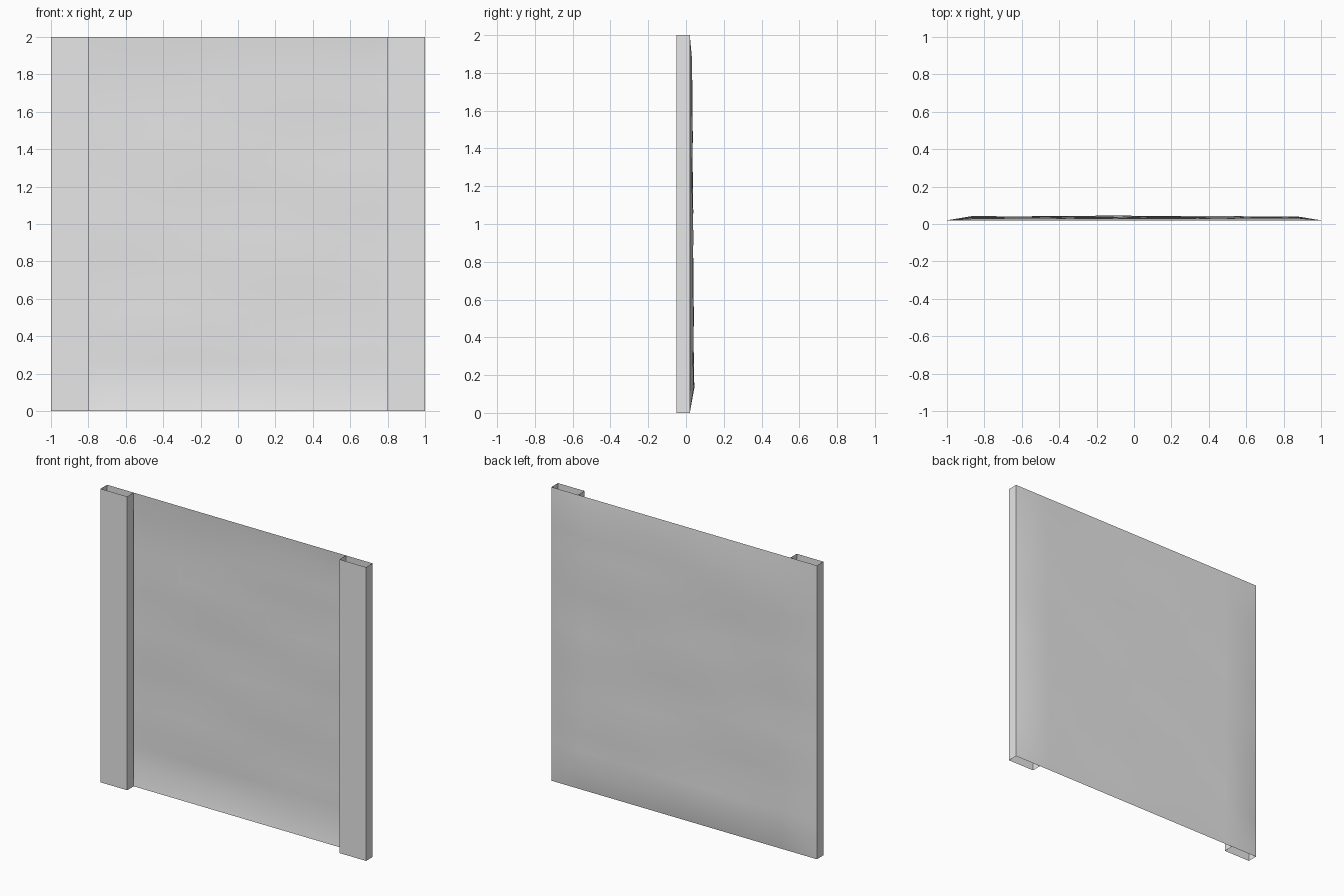
import bpy, bmesh, math

cube = bpy.data.objects.get("Cube")
if cube:
    bpy.data.objects.remove(cube, do_unlink=True)

FRONT, BACK = -0.05, 0.02
CELLS = 15

grey = bpy.data.materials.new("plain grey")
grey.use_nodes = True
colour = (0.8, 0.8, 0.8, 1)
grey.diffuse_color = colour
grey.node_tree.nodes["Principled BSDF"].inputs["Base Color"].default_value = colour


def finish(name, bm):
    mesh = bpy.data.meshes.new(name)
    bm.to_mesh(mesh)
    bm.free()
    mesh.materials.append(grey)
    obj = bpy.data.objects.new(name, mesh)
    bpy.context.collection.objects.link(obj)
    return obj


def sag(x, z):
    """Backward billow of the cloth: pinned edges, fuller low down, soft wrinkles."""
    wrinkle = (0.002 * math.sin(13 * z + 1.5 * math.sin(2 * x))
               + 0.0012 * math.sin(7 * z - 5 * x))
    return 0.022 - 0.006 * z + wrinkle


# Hollow posts: folded sheet open at top, bottom and back
def post(name, side):
    bm = bmesh.new()
    profile = [(0.8, BACK), (0.8, FRONT), (1, FRONT), (1, BACK)]
    low = [bm.verts.new((side * x, y, 0)) for x, y in profile]
    edges = [bm.edges.new(pair) for pair in zip(low, low[1:])]
    top = bmesh.ops.extrude_edge_only(bm, edges=edges)["geom"]
    bmesh.ops.translate(bm, vec=(0, 0, 2),
                        verts=[v for v in top if isinstance(v, bmesh.types.BMVert)])
    bm.normal_update()
    for face in bm.faces:
        outward = face.normal.y * -1 if abs(face.normal.y) > 0.5 else \
            face.normal.x * (face.calc_center_median().x - side * 0.9)
        if outward < 0:
            face.normal_flip()
    return finish(name, bm)


post("left_post", 1)
post("right_post", -1)

# Cloth panel stretched between the posts
bm = bmesh.new()
bmesh.ops.create_grid(bm, x_segments=CELLS, y_segments=CELLS, size=1)
for v in bm.verts:
    x, z = v.co.x, v.co.y + 1
    pinned = v.is_boundary
    v.co = (x, BACK + (0 if pinned else sag(x, z)), z)
bm.normal_update()
if sum(f.normal.y for f in bm.faces) < 0:
    bmesh.ops.reverse_faces(bm, faces=bm.faces)
for f in bm.faces:
    f.smooth = True
finish("cloth_panel", bm)
